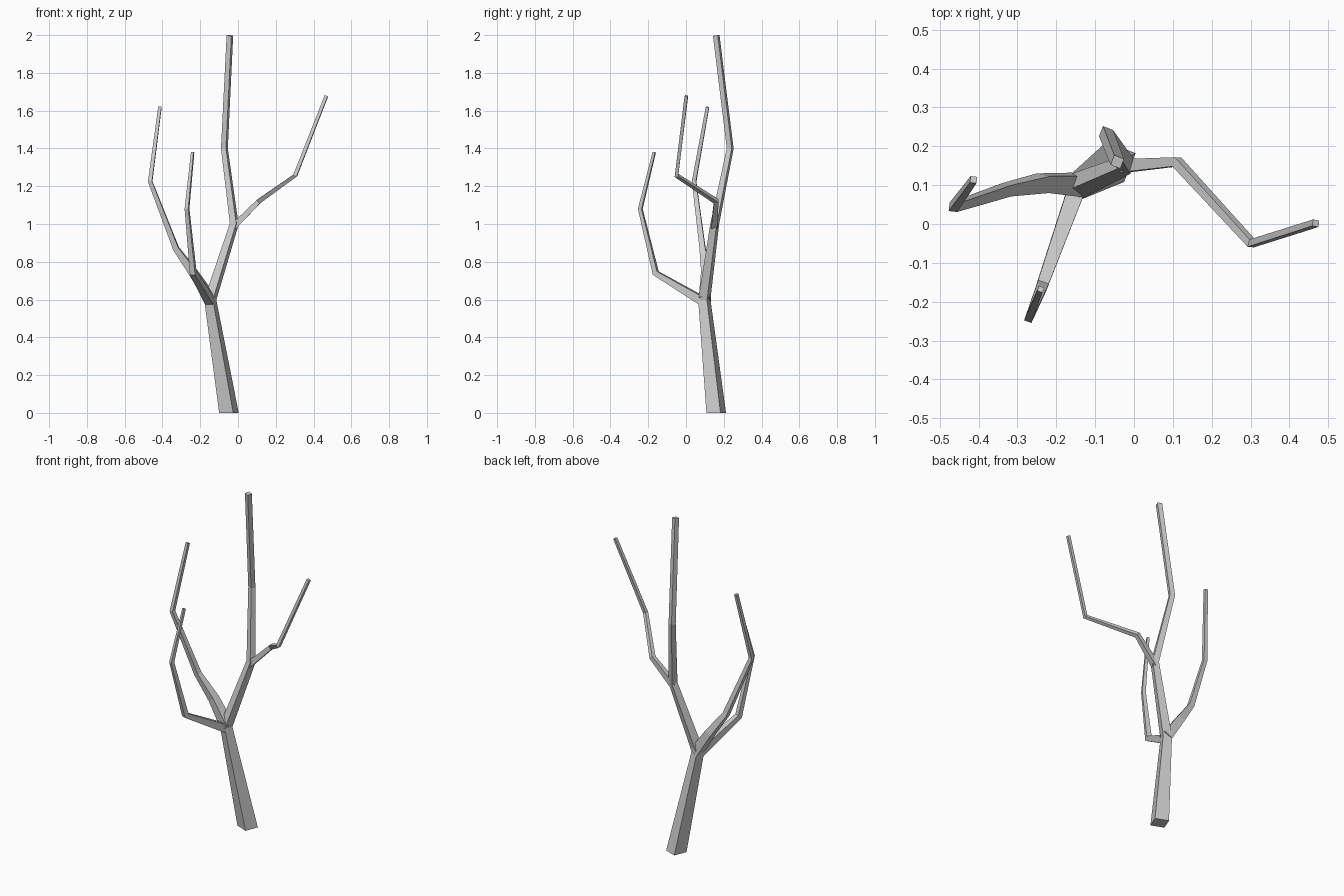
import bpy, bmesh
from mathutils import Vector

if "Cube" in bpy.data.objects:
    bpy.data.objects.remove(bpy.data.objects["Cube"])


def limb(name, path, side):
    """Tapering four-sided limb; path = (x, y, z, width), side = first edge direction."""
    bm = bmesh.new()
    pts = [Vector(p[:3]) for p in path]
    u = Vector(side)
    previous = None
    last = len(pts) - 1
    for i, p in enumerate(pts):
        before = (p - pts[max(i - 1, 0)]).normalized()
        after = (pts[min(i + 1, last)] - p).normalized()
        axis = (before + after).normalized()
        # The trunk is cut level with the ground
        if p.z == 0:
            axis = Vector((0, 0, 1))
        u = (u - axis * u.dot(axis)).normalized()
        v = axis.cross(u)
        h = path[i][3] / 2
        ring = [bm.verts.new(p + u * a * h + v * b * h)
                for a, b in ((-1, -1), (1, -1), (1, 1), (-1, 1))]
        if previous:
            for k in range(4):
                n = (k + 1) % 4
                bm.faces.new((previous[k], previous[n], ring[n], ring[k]))
        else:
            bm.faces.new(ring[::-1])
        previous = ring
    bm.faces.new(previous)
    bmesh.ops.recalc_face_normals(bm, faces=bm.faces)
    mesh = bpy.data.meshes.new(name)
    bm.to_mesh(mesh)
    bm.free()
    obj = bpy.data.objects.new(name, mesh)
    bpy.context.collection.objects.link(obj)
    return obj


# Trunk and leader
limb("trunk", [(-0.048, 0.16, 0, 0.08), (-0.147, 0.097, 0.60, 0.05),
               (-0.02, 0.152, 1.0, 0.036), (-0.072, 0.234, 1.40, 0.028),
               (-0.043, 0.160, 1.998, 0.027)], (0.93, -0.37, 0))

# Right branch, leaving the leader high up
limb("right_branch", [(-0.025, 0.15, 0.985, 0.034), (0.11, 0.16, 1.12, 0.025),
                      (0.303, -0.05, 1.257, 0.02), (0.468, 0.002, 1.678, 0.017)],
     (0, 1, 0.0))

# Left branch, leaving the fork
limb("left_branch", [(-0.142, 0.1, 0.60, 0.056), (-0.235, 0.105, 0.74, 0.044),
                     (-0.328, 0.088, 0.87, 0.030),
                     (-0.465, 0.043, 1.225, 0.022), (-0.413, 0.114, 1.62, 0.017)],
     (0.2, 1, 0))

# Front branch, leaving the fork
limb("front_branch", [(-0.147, 0.092, 0.59, 0.046), (-0.237, -0.16, 0.74, 0.029),
                      (-0.270, -0.242, 1.08, 0.020), (-0.240, -0.168, 1.38, 0.014)],
     (0.93, -0.35, 0))
